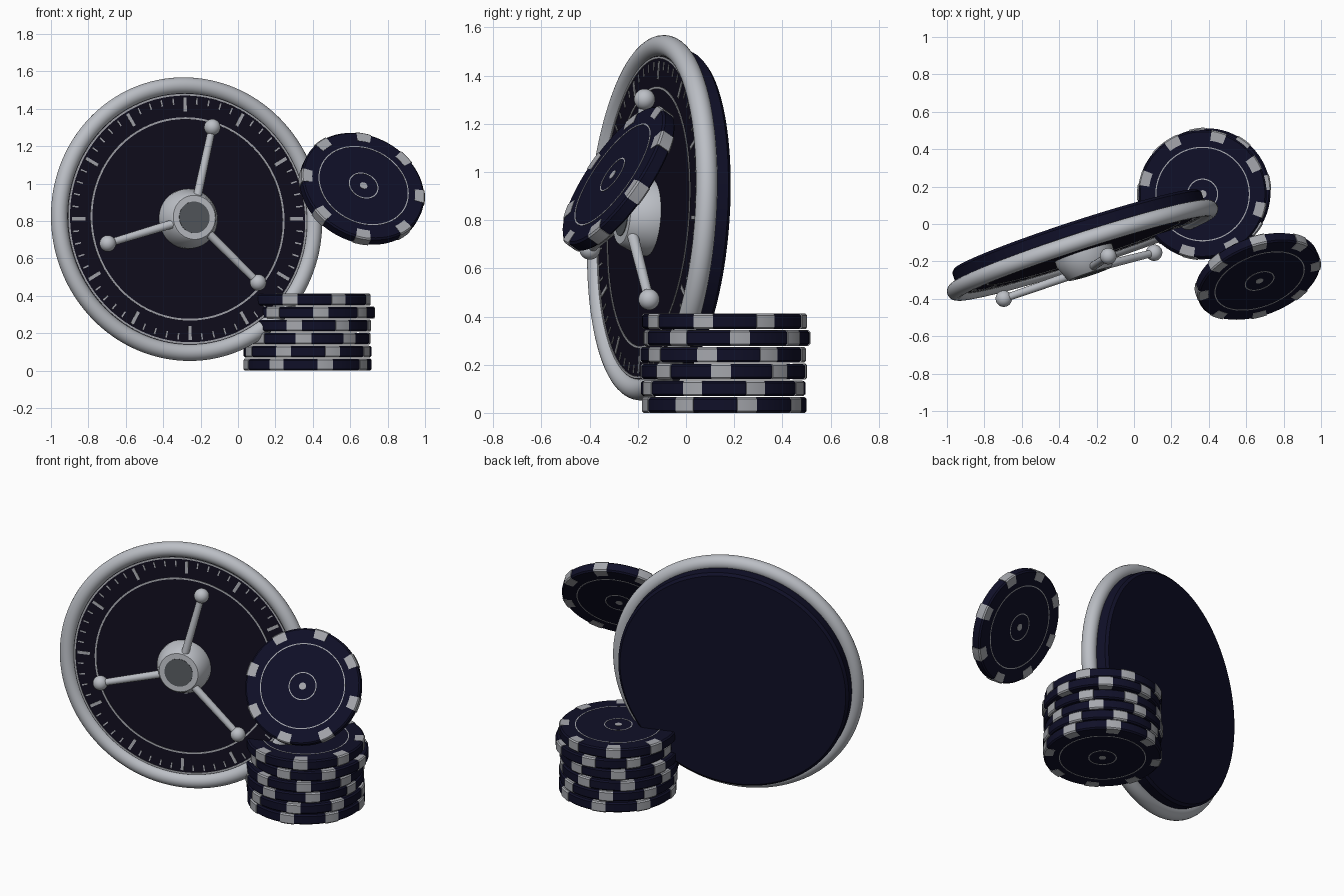
import bpy, bmesh, math
from math import radians, sin, cos, pi
from mathutils import Matrix, Vector

old = bpy.data.objects.get("Cube")
if old:
    bpy.data.objects.remove(old, do_unlink=True)


def material(name, rgb):
    m = bpy.data.materials.new(name)
    m.use_nodes = True
    m.diffuse_color = (*rgb, 1)
    m.node_tree.nodes["Principled BSDF"].inputs["Base Color"].default_value = (*rgb, 1)
    return m


NAVY = material("navy", (0.005, 0.005, 0.021))
FACE = material("dark_face", (0.005, 0.004, 0.012))
SILVER = material("silver", (0.50, 0.52, 0.56))
SPOT = material("pale_grey", (0.38, 0.39, 0.42))
CAP = material("steel_grey", (0.09, 0.10, 0.11))


def lathe(bm, profile, closed=False, segs=96, start=0, arc=360):
    """Spin (radius, height) points round z; a partial arc gets end caps."""
    full = arc == 360
    n = segs if full else segs + 1
    rings = []
    for i in range(n):
        a = radians(start + arc * i / segs)
        rings.append([bm.verts.new((r * cos(a), r * sin(a), z)) for r, z in profile])
    count = len(profile)
    for i in range(segs):
        p, q = rings[i], rings[(i + 1) % n]
        for j in range(count if closed else count - 1):
            k = (j + 1) % count
            bm.faces.new((p[j], q[j], q[k], p[k]))
    if not full:
        bm.faces.new(rings[0])
        bm.faces.new(rings[-1])


def finish(name, bm, mat, matrix):
    bmesh.ops.remove_doubles(bm, verts=bm.verts, dist=1e-5)
    bmesh.ops.recalc_face_normals(bm, faces=bm.faces)
    mesh = bpy.data.meshes.new(name)
    bm.to_mesh(mesh)
    bm.free()
    mesh.materials.append(mat)
    ob = bpy.data.objects.new(name, mesh)
    bpy.context.collection.objects.link(ob)
    ob.matrix_world = matrix
    bpy.ops.object.select_all(action="DESELECT")
    ob.select_set(True)
    bpy.context.view_layer.objects.active = ob
    bpy.ops.object.shade_smooth_by_angle(angle=radians(35))
    return ob


def turned(name, profile, mat, matrix, closed=False, segs=96):
    bm = bmesh.new()
    lathe(bm, profile, closed, segs)
    return finish(name, bm, mat, matrix)


def band(r0, r1, z0, z1):
    return [(r0, z0), (r1, z0), (r1, z1), (r0, z1)]


def mirrored(half):
    return half + [(r, -z) for r, z in reversed(half)]


# Door frame: local x right, y up, z out of the door
door = (Matrix.Translation((-0.275, -0.14, 0.81)) @ Matrix.Rotation(radians(18), 4, "Z")
        @ Matrix.Rotation(radians(86), 4, "X"))
FRONT = 0.015
turned("door_disc", [(0, FRONT - 0.003), (0.70, FRONT - 0.003), (0.70, -0.10),
                     (0.685, -0.115), (0, -0.115)], NAVY, door)
turned("door_face", [(0, FRONT), (0.69, FRONT), (0.69, 0), (0, 0)], FACE, door)
tube = [(0.715 + 0.045 * cos(t * pi / 12), 0.045 * sin(t * pi / 12)) for t in range(24)]
turned("door_rim", tube, SILVER, door, True, 128)
for name, r in (("inner_dial_line", 0.54), ("outer_dial_line", 0.666)):
    turned(name, band(r - 0.005, r + 0.005, FRONT - 0.002, FRONT + 0.003), SPOT, door, True)

# Dial ticks, every fifth one longer and wider
bm = bmesh.new()
for i in range(60):
    major = i % 5 == 0
    inner, width = (0.575, 0.018) if major else (0.615, 0.008)
    place = (Matrix.Rotation(radians(6 * i), 4, "Z")
             @ Matrix.Translation((0, (inner + 0.65) / 2, FRONT))
             @ Matrix.Diagonal((width, 0.65 - inner, 0.006, 1)))
    bmesh.ops.create_cube(bm, size=1, matrix=place)
finish("dial_ticks", bm, SPOT, door)

# Hub and its cap
turned("hub", [(0, 0), (0.16, 0), (0.16, 0.045), (0.125, 0.128), (0.118, 0.134),
               (0, 0.134)], SILVER, door, segs=64)
turned("hub_cap", [(0, 0.13), (0.085, 0.13), (0.085, 0.137), (0, 0.137)], CAP, door, segs=48)

# Three handle arms with ball ends
ball = [(0.044 * sin(t * pi / 16), 0.5 - 0.044 * cos(t * pi / 16)) for t in range(17)]
for i in range(3):
    spoke = (door @ Matrix.Translation((0, 0, 0.107))
             @ Matrix.Rotation(radians(-14 - 120 * i), 4, "Z")
             @ Matrix.Rotation(radians(-90), 4, "X"))
    turned(f"handle_arm_{i + 1}", [(0, 0), (0.024, 0), (0.020, 0.49), (0, 0.49)],
           SILVER, spoke, segs=24)
    turned(f"handle_ball_{i + 1}", ball, SILVER, spoke, segs=32)


# Chip: dark body, eight edge spots, thin rings and a centre dot on both faces
def chip(name, matrix, offset):
    turned(name + "_body", mirrored([(0, 0.031), (0.333, 0.031), (0.342, 0.023)]),
           NAVY, matrix, segs=72)
    bm = bmesh.new()
    for i in range(8):
        lathe(bm, mirrored([(0.288, 0.0325), (0.339, 0.0325), (0.346, 0.025)]), True, 4,
              offset + 45 * i - 7, 14)
    finish(name + "_spots", bm, SPOT, matrix)
    bm = bmesh.new()
    for side in (-1, 1):
        z0, z1 = side * 0.030, side * 0.0325
        for r in (0.25, 0.08):
            lathe(bm, band(r - 0.003, r + 0.003, z0, z1), True, 64)
        lathe(bm, [(0, z0), (0.021, z0), (0.021, z1), (0, z1)], False, 24)
    finish(name + "_lines", bm, SPOT, matrix)


# Stack, from the bottom up: x, y, turn
stack = [(0.372, 0.159, 16), (0.372, 0.155, -22), (0.362, 0.157, -2),
         (0.367, 0.153, -11), (0.388, 0.170, 9), (0.367, 0.160, -15)]
for i, (x, y, turn) in enumerate(stack):
    chip(f"stack_chip_{i + 1}", Matrix.Translation((x, y, 0.0325 + 0.0695 * i)), turn)

# Floating chip, tilted toward the front
n = Vector((0.30, -0.785, 0.55)).normalized()
up = (Vector((0, 0, 1)) - n * n.z).normalized()
tilt = Matrix((up.cross(n), up, n)).transposed().to_4x4()
chip("floating_chip", Matrix.Translation((0.662, -0.28, 0.972)) @ tilt, 33)
